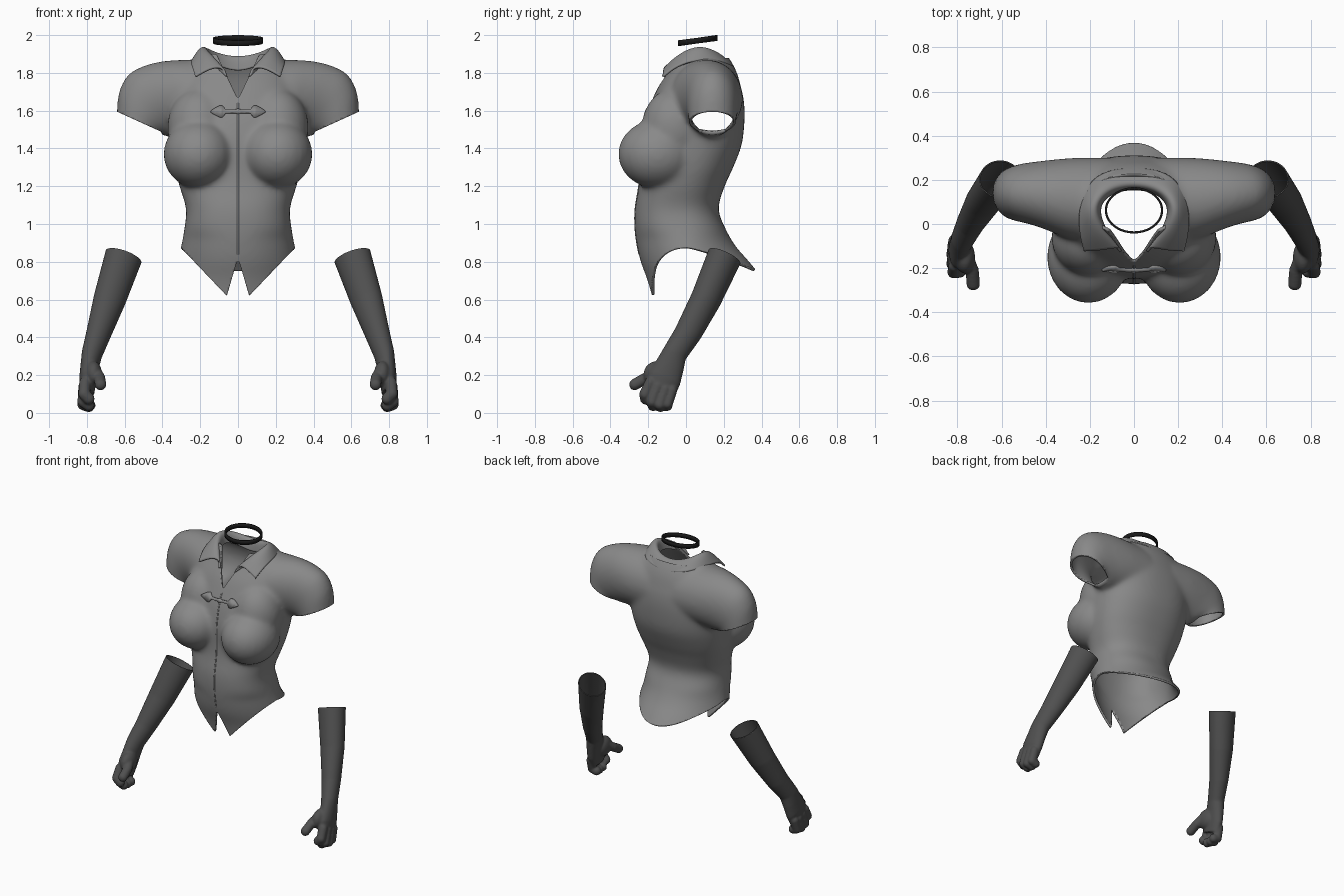
import bpy, bmesh, math
from mathutils import Vector, Matrix
from mathutils.bvhtree import BVHTree

if "Cube" in bpy.data.objects:
    bpy.data.objects.remove(bpy.data.objects["Cube"])


def material(name, v):
    m = bpy.data.materials.new(name)
    m.diffuse_color = (v, v, v, 1)
    m.use_nodes = True
    m.node_tree.nodes["Principled BSDF"].inputs["Base Color"].default_value = m.diffuse_color
    return m


CLOTH, GLOVE, BLACK = material("cloth", 0.25), material("glove", 0.08), material("black", 0.01)


def add_object(name, bm, mat):
    me = bpy.data.meshes.new(name)
    bm.to_mesh(me)
    bm.free()
    me.materials.append(mat)
    me.shade_smooth()
    ob = bpy.data.objects.new(name, me)
    bpy.context.collection.objects.link(ob)
    return ob


def loft(bm, rings):
    """Skin closed rings of points and cap both ends."""
    rows = [[bm.verts.new(p) for p in r] for r in rings]
    n = len(rows[0])
    faces = [bm.faces.new((a[i], a[(i + 1) % n], b[(i + 1) % n], b[i]))
             for a, b in zip(rows, rows[1:]) for i in range(n)]
    faces += [bm.faces.new(rows[0][::-1]), bm.faces.new(rows[-1])]
    bmesh.ops.recalc_face_normals(bm, faces=faces)


def spline(rows, steps=4):
    """Smoothly fill in between rows of numbers."""
    out, p = [], [rows[0]] + rows + [rows[-1]]
    for a, b, c, d in zip(p, p[1:], p[2:], p[3:]):
        for t in (k / steps for k in range(steps)):
            out.append([y + .5 * t * (z - x + t * (2 * x - 5 * y + 4 * z - w + t * (3 * (y - z) + w - x)))
                        for x, y, z, w in zip(a, b, c, d)])
    return out + [rows[-1]]


def ellipse(c, a, b, n=40):
    c, a, b = Vector(c), Vector(a), Vector(b)
    return [c + a * math.cos(2 * math.pi * i / n) + b * math.sin(2 * math.pi * i / n) for i in range(n)]


def ball(bm, c, r):
    bmesh.ops.create_uvsphere(bm, u_segments=24, v_segments=16, radius=1,
                              matrix=Matrix.Translation(c) @ Matrix.Diagonal((*r, 1)))


def fuse(bm, voxel, smooth):
    """Merge overlapping solids into one smooth skin."""
    ob = add_object("temp", bm, CLOTH)
    m = ob.modifiers.new("fuse", 'REMESH')
    m.mode, m.voxel_size = 'VOXEL', voxel
    m = ob.modifiers.new("soften", 'SMOOTH')
    m.factor, m.iterations = 0.5, smooth
    dg = bpy.context.evaluated_depsgraph_get()
    out = bmesh.new()
    out.from_mesh(bpy.data.meshes.new_from_object(ob.evaluated_get(dg)))
    bpy.data.objects.remove(ob)
    return out


def trim(bm, height, below):
    """Cut along the surface z = height(x, y), removing what is below or above."""
    for v in bm.verts:
        v.co.z -= height(v.co.x, v.co.y)
    bmesh.ops.bisect_plane(bm, geom=bm.verts[:] + bm.edges[:] + bm.faces[:], plane_co=(0, 0, 0),
                           plane_no=(0, 0, 1), clear_inner=below, clear_outer=not below)
    for v in bm.verts:
        v.co.z += height(v.co.x, v.co.y)


def thicken(ob, t, offset=-1):
    m = ob.modifiers.new("thickness", 'SOLIDIFY')
    m.thickness, m.offset = t, offset


# Shirt body: height, half width, front y, back y, back roundness (large is pointed)
body = [(0.56, .365, -.17, .47, 1.4), (0.70, .34, -.205, .41, 1.4), (0.80, .32, -.24, .335, 1.4),
        (0.88, .302, -.258, .265, 1.15), (0.97, .285, -.27, .212, .9), (1.08, .275, -.27, .172, .86),
        (1.2, .31, -.25, .205, .86), (1.3, .335, -.245, .25, .86), (1.42, .35, -.245, .295, .86),
        (1.55, .355, -.22, .31, .86), (1.65, .34, -.182, .307, .86), (1.73, .32, -.145, .29, .86),
        (1.80, .29, -.10, .27, .9), (1.86, .24, -.065, .24, .9), (1.92, .19, -.045, .20, .9),
        (1.97, .17, -.03, .18, .9)]


def body_ring(z, w, f, b, e, n=64):
    pts = []
    for i in range(n):
        c, s = math.cos(2 * math.pi * i / n), math.sin(2 * math.pi * i / n)
        k = e if s > 0 else min(e, 1)
        pts.append((w * math.copysign(abs(c) ** min(e, 1), c),
                    (f + b) / 2 + (b - f) / 2 * math.copysign(abs(s) ** k, s), z))
    return pts


bm = bmesh.new()
loft(bm, [body_ring(*r) for r in spline(body)])

# Sleeves: outer top x, z, inner bottom x, z, centre y, half depth
sleeve = [(.10, 1.87, .10, 1.45, .10, .20), (.28, 1.87, .24, 1.46, .11, .19), (.40, 1.862, .31, 1.46, .125, .168),
          (.50, 1.837, .345, 1.46, .135, .15), (.582, 1.79, .37, 1.46, .14, .138), (.63, 1.70, .39, 1.47, .14, .13),
          (.642, 1.59, .41, 1.485, .14, .125), (.645, 1.50, .445, 1.40, .14, .122)]
for s in (1, -1):
    loft(bm, [ellipse((s * (ux + lx) / 2, yc, (uz + lz) / 2), (s * (ux - lx) / 2, 0, (uz - lz) / 2), (0, ry, 0))
              for ux, uz, lx, lz, yc, ry in spline(sleeve)])
    ball(bm, (s * .207, -.15, 1.37), (.188, .21, .183))
    ball(bm, (s * .205, -.06, 1.51), (.17, .175, .21))
bm = fuse(bm, 0.013, 20)


def hem(x, y):
    x = abs(x)
    if x > .405:                                    # sleeve opening
        return 1.49 + (x - .41) * .4545
    if y > 0:                                       # back tail
        return .875 - .105 * (y / .34) ** 1.3
    if x < .06:                                     # front notch
        return .82 - x * 3.33
    return min(.62 + (x - .06) * 1.05, .875)


def neckline(x, y):
    return min(1.9, 1.66 + 2.1 * abs(x)) if y < .05 else 1.88


trim(bm, hem, True)
trim(bm, neckline, False)
tree = BVHTree.FromBMesh(bm)
thicken(add_object("shirt", bm, CLOTH), .014)


def front_y(x, z):
    hit = tree.ray_cast(Vector((x, -1, z)), Vector((0, 1, 0)))[0]
    return hit.y if hit else -.2


# Centre front seam
cu = bpy.data.curves.new("front_seam", 'CURVE')
cu.dimensions, cu.bevel_depth, cu.bevel_resolution = '3D', .006, 2
sp = cu.splines.new('POLY')
sp.points.add(29)
for i, p in enumerate(sp.points):
    z = .84 + i * .8 / 29
    p.co = (0, front_y(.004, z) + .003, z, 1)
cu.materials.append(CLOTH)
bpy.context.collection.objects.link(bpy.data.objects.new("front_seam", cu))

# Spear-ended clasp: x and half height pairs along its length
bm = bmesh.new()
half = [(.0, .014), (.015, .008), (.065, .009), (.082, .03), (.095, .03), (.12, .018), (.145, .003)]
prof = [(-x, h) for x, h in half[:0:-1]] + half
rows = [[bm.verts.new((x, front_y(x, 1.595 + k * h) - .003, 1.595 + k * h)) for k in (-1, 1)] for x, h in prof]
for a, b in zip(rows, rows[1:]):
    bm.faces.new((a[0], b[0], b[1], a[1]))
thicken(add_object("clasp", bm, CLOTH), .02, 0)

# Folded collar: stand, ridge, roll and fall edge, from front to centre back
collar = [[(.06, -.125, 1.78), (.075, -.10, 1.83), (.14, -.115, 1.83), (.225, -.12, 1.78)],
          [(.12, -.05, 1.84), (.135, -.035, 1.90), (.185, -.045, 1.895), (.243, -.05, 1.84)],
          [(.175, .07, 1.87), (.185, .07, 1.95), (.218, .075, 1.95), (.25, .08, 1.875)],
          [(.11, .145, 1.84), (.12, .155, 1.905), (.14, .185, 1.905), (.18, .235, 1.85)],
          [(0, .165, 1.80), (0, .175, 1.875), (0, .205, 1.875), (0, .255, 1.82)]]
bm = bmesh.new()
corner = bm.verts.layers.float.new("crease_vert")
full = collar + [[(-x, y, z) for x, y, z in r] for r in collar[-2::-1]]
rows = [[bm.verts.new(p) for p in r] for r in full]
for a, b in zip(rows, rows[1:]):
    for i in range(3):
        bm.faces.new((a[i], a[i + 1], b[i + 1], b[i]))
for r in (rows[0], rows[-1]):
    r[0][corner] = r[3][corner] = 1
bmesh.ops.recalc_face_normals(bm, faces=bm.faces[:])
ob = add_object("collar", bm, CLOTH)
m = ob.modifiers.new("smooth", 'SUBSURF')
m.levels = m.render_levels = 3
thicken(ob, .012, 0)

# Choker band, tilted up at the back
bm = bmesh.new()
rows = []
for x, y, _ in ellipse((0, .062, 0), (.127, 0, 0), (0, .1, 0), 64):
    z = 1.957 + (y + .04) * .137
    rows.append([bm.verts.new((x, y, z + k * .015)) for k in (-1, 1)])
for a, b in zip(rows, rows[1:] + rows[:1]):
    bm.faces.new((a[0], b[0], b[1], a[1]))
thicken(add_object("choker", bm, BLACK), .01, 0)

# Gloves: forearm and palm rings (centre, half depth, half width), then fingers
A, B = Vector((0, .92, -.38)), Vector((.95, 0, .3))
arm = [((.575, .25, .91), .094, .10), ((.605, .205, .83), .092, .10), ((.68, .105, .6), .081, .086),
       ((.738, .01, .42), .072, .066), ((.774, -.062, .31), .066, .055), ((.785, -.085, .25), .077, .05),
       ((.795, -.115, .18), .09, .047), ((.80, -.14, .11), .08, .04)]
bm = bmesh.new()
loft(bm, [ellipse(c, A * ra, B * rb) for c, ra, rb in arm])
ball(bm, (.765, -.15, .205), (.045, .075, .07))
fingers = [[(.81, -.19, .16), (.815, -.218, .10), (.79, -.215, .075)],
           [(.815, -.15, .14), (.82, -.18, .06), (.79, -.175, .04)],
           [(.815, -.11, .125), (.82, -.138, .045), (.79, -.135, .035)],
           [(.81, -.075, .12), (.815, -.098, .05), (.785, -.10, .04)],
           [(.765, -.13, .24), (.733, -.21, .185), (.728, -.272, .15)]]
for path in fingers:
    for a, b in zip(path, path[1:]):
        for k in range(6):
            ball(bm, Vector(a).lerp(Vector(b), k / 5), (.031, .029, .031))
bm = fuse(bm, 0.007, 4)
bmesh.ops.bisect_plane(bm, geom=bm.verts[:] + bm.edges[:] + bm.faces[:], plane_co=(.605, .205, .826),
                       plane_no=-A.cross(B), clear_outer=True)
glove = add_object("gloves", bm, GLOVE)
thicken(glove, .006)
glove.modifiers.new("pair", 'MIRROR')
